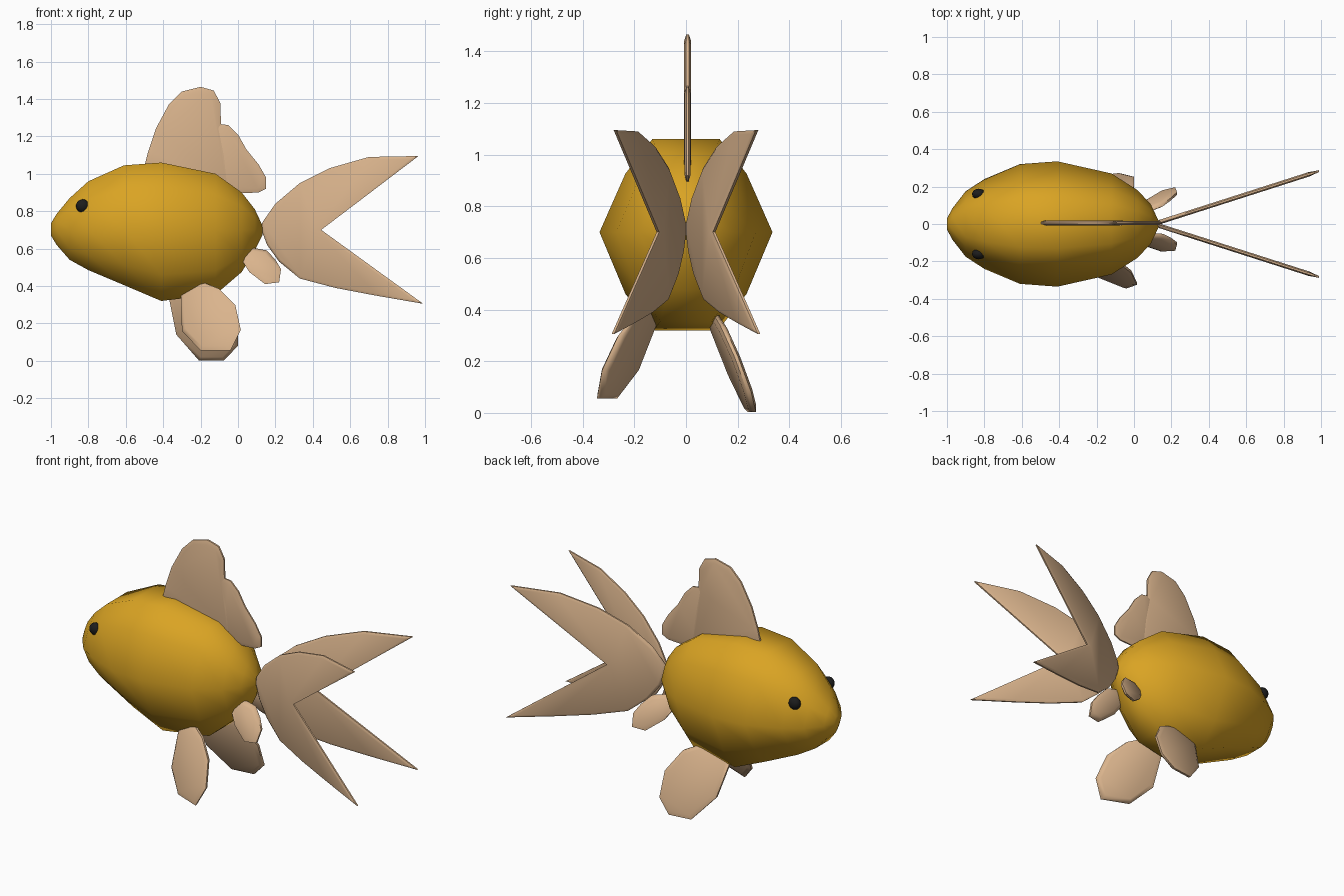
import bpy, bmesh, math

if "Cube" in bpy.data.objects:
    bpy.data.objects.remove(bpy.data.objects["Cube"])


def material(name, color):
    m = bpy.data.materials.new(name)
    m.diffuse_color = (*color, 1)
    m.use_nodes = True
    m.node_tree.nodes["Principled BSDF"].inputs["Base Color"].default_value = m.diffuse_color
    return m


GOLD = material("golden_body", (0.70, 0.37, 0.017))
TAN = material("tan_fins", (0.70, 0.455, 0.265))
BLACK = material("black_eyes", (0.012, 0.012, 0.012))


def finish(name, bm, mat, angle):
    bmesh.ops.recalc_face_normals(bm, faces=bm.faces[:])
    me = bpy.data.meshes.new(name)
    bm.to_mesh(me)
    bm.free()
    me.materials.append(mat)
    ob = bpy.data.objects.new(name, me)
    bpy.context.collection.objects.link(ob)
    bpy.ops.object.select_all(action='DESELECT')
    ob.select_set(True)
    bpy.context.view_layer.objects.active = ob
    bpy.ops.object.shade_smooth_by_angle(angle=math.radians(angle))
    return ob


# Body: ten-sided section lofted along x (x, half width, top, bottom)
STATIONS = [(-1.0, .03, .735, .67), (-.97, .085, .785, .62), (-.9, .175, .87, .54),
            (-.8, .24, .96, .485), (-.61, .32, 1.045, .405), (-.41, .335, 1.06, .32),
            (-.12, .27, 1.0, .355), (.02, .18, .9, .475), (.09, .105, .81, .59),
            (.13, .02, .725, .67)]
SECTION = [(1, 0), (.7, .63), (.39, 1), (-.39, 1), (-.7, .63),
           (-1, 0), (-.7, -.63), (-.37, -1), (.37, -1), (.7, -.63)]
bm = bmesh.new()
rings = []
for x, w, top, bot in STATIONS:
    rings.append([bm.verts.new((x, w * a, .70 + b * ((top - .70) if b > 0 else (.70 - bot))))
                  for a, b in SECTION])
n = len(SECTION)
for r, s in zip(rings, rings[1:]):
    for i in range(n):
        bm.faces.new((r[i], r[(i + 1) % n], s[(i + 1) % n], s[i]))
bm.faces.new(rings[0])
bm.faces.new(rings[-1])
finish("body", bm, GOLD, 80)


# Fins: (x, z) outline laid on a slanted plane y(x, z), with a tapered rim
def fin(name, outline, plane, thick=.026, rim=.022):
    bm = bmesh.new()
    edge = thick * .2
    caps = [[bm.verts.new((x, plane(x, z) + s * edge, z)) for x, z in outline]
            for s in (-1, 1)]
    faces = [bm.faces.new(c) for c in caps]
    k = len(outline)
    for i in range(k):
        j = (i + 1) % k
        bm.faces.new((caps[0][i], caps[0][j], caps[1][j], caps[1][i]))
    bmesh.ops.recalc_face_normals(bm, faces=bm.faces[:])
    bmesh.ops.inset_individual(bm, faces=faces, thickness=rim,
                               depth=thick / 2 - edge, use_even_offset=True)
    finish(name, bm, TAN, 50)


# Dorsal fin, two overlapping lobes
fin("dorsal_fin_front", [(-.51, 1.0), (-.48, 1.12), (-.44, 1.24), (-.37, 1.37), (-.30, 1.44),
                         (-.20, 1.465), (-.13, 1.445), (-.095, 1.38), (-.09, 1.25),
                         (-.06, 1.1), (-.04, .92)], lambda x, z: .006)
fin("dorsal_fin_rear", [(-.13, 1.27), (-.05, 1.26), (.0, 1.21), (.045, 1.13), (.11, 1.05),
                        (.15, .98), (.15, .92), (.11, .9), (.0, .895), (-.12, .93)],
    lambda x, z: .006, .022)

# Twin forked tail
TAIL = [(.125, .70), (.13, .74), (.20, .84), (.33, .95), (.49, 1.03), (.70, 1.09), (.965, 1.095),
        (.445, .70), (.99, .305), (.73, .35), (.52, .39), (.33, .44), (.22, .53), (.155, .62)]
for side, s in (("left", -1), ("right", 1)):
    fin("tail_fin_" + side, TAIL, lambda x, z: s * (.008 + .32 * (x - .13)), .024, .014)

# Pectoral fins
fin("pectoral_fin_left", [(-.20, .425), (-.10, .385), (-.015, .30), (.015, .165), (-.04, .055),
                          (-.20, .055), (-.30, .16), (-.305, .35)],
    lambda x, z: -.32 - .4 * (x - .015) + .38 * (z - .16), .035)
fin("pectoral_fin_right", [(-.20, .40), (-.08, .34), (.0, .22), (.0, .08), (-.075, .003),
                           (-.21, .003), (-.33, .14), (-.37, .34)],
    lambda x, z: .20 + .13 * (x + .15) - .37 * (z - .15), .035)

# Anal fins
ANAL = [(.01, .555), (.075, .605), (.155, .59), (.20, .54), (.23, .49),
        (.22, .42), (.145, .41), (.06, .475)]
fin("anal_fin_left", ANAL, lambda x, z: -.10 + .45 * (z - .5), .034)
fin("anal_fin_right", ANAL, lambda x, z: .13 - .4 * (z - .5) + .3 * (x - .13), .034)

# Eyes
for side, s in (("left", -1), ("right", 1)):
    bm = bmesh.new()
    bmesh.ops.create_uvsphere(bm, u_segments=16, v_segments=10, radius=.036)
    for v in bm.verts:
        v.co.y *= .8
        v.co += type(v.co)((-.83, s * .16, .828))
    finish("eye_" + side, bm, BLACK, 60)
